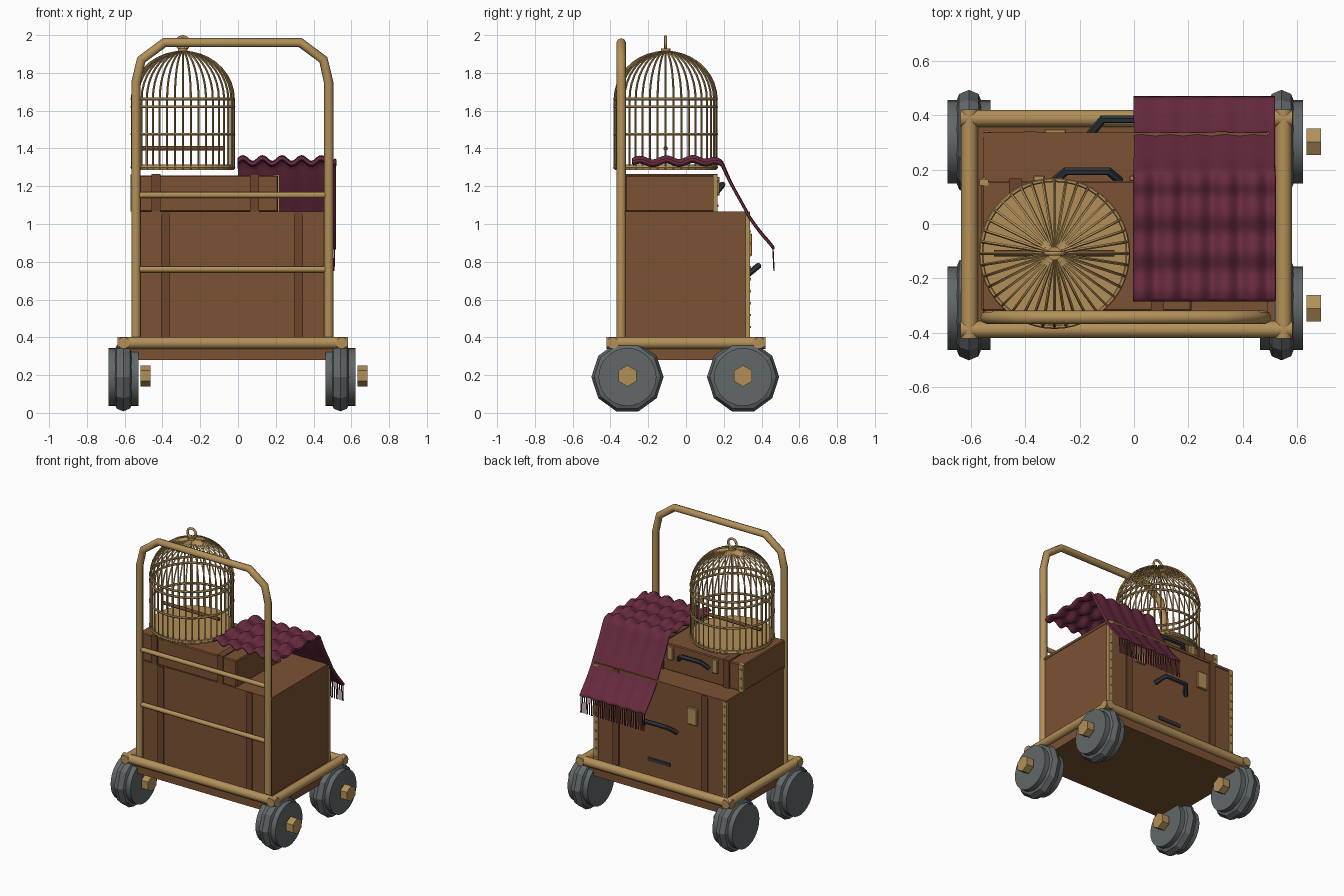
import bpy, bmesh
from math import sin, cos, pi, radians
from mathutils import Matrix, Vector

if "Cube" in bpy.data.objects:
    bpy.data.objects.remove(bpy.data.objects["Cube"])


def material(name, rgb):
    m = bpy.data.materials.new(name)
    m.diffuse_color = (*rgb, 1)
    m.use_nodes = True
    m.node_tree.nodes["Principled BSDF"].inputs["Base Color"].default_value = m.diffuse_color
    return m


BRASS = material("brass", (0.45, 0.28, 0.10))
LEATHER = material("leather", (0.20, 0.085, 0.033))
STRAP = material("strap_leather", (0.15, 0.06, 0.025))
RUBBER = material("rubber", (0.12, 0.135, 0.14))
DARK = material("dark_metal", (0.03, 0.036, 0.045))
CLOTH = material("cloth", (0.14, 0.024, 0.05))


def finish(name, bm, mat, smooth=False):
    bmesh.ops.recalc_face_normals(bm, faces=bm.faces)
    me = bpy.data.meshes.new(name)
    bm.to_mesh(me)
    bm.free()
    ob = bpy.data.objects.new(name, me)
    bpy.context.collection.objects.link(ob)
    me.materials.append(mat)
    if smooth:
        bpy.ops.object.select_all(action='DESELECT')
        bpy.context.view_layer.objects.active = ob
        ob.select_set(True)
        bpy.ops.object.shade_smooth_by_angle(angle=radians(50))
    return ob


def add_box(bm, x0, x1, y0, y1, z0, z1):
    m = Matrix.Translation(((x0 + x1) / 2, (y0 + y1) / 2, (z0 + z1) / 2)) @ \
        Matrix.Diagonal((x1 - x0, y1 - y0, z1 - z0, 1))
    bmesh.ops.create_cube(bm, size=1, matrix=m)


def box(name, dims, mat, bevel=0.0):
    bm = bmesh.new()
    add_box(bm, *dims)
    if bevel:
        bmesh.ops.bevel(bm, geom=bm.edges[:], offset=bevel, segments=1, affect='EDGES')
    return finish(name, bm, mat)


def add_rod(bm, a, b, r, n=12):
    a, b = Vector(a), Vector(b)
    rot = (b - a).to_track_quat('Z', 'Y').to_matrix().to_4x4()
    bmesh.ops.create_cone(bm, cap_ends=True, segments=n, radius1=r, radius2=r,
                          depth=(b - a).length, matrix=Matrix.Translation((a + b) / 2) @ rot)


def rod(name, a, b, r, mat, n=12):
    bm = bmesh.new()
    add_rod(bm, a, b, r, n)
    return finish(name, bm, mat, n > 6)


def sweep(name, paths, r, mat, closed=False, res=2):
    """Round tube along one or more point paths, turned into a mesh."""
    cu = bpy.data.curves.new(name, 'CURVE')
    cu.dimensions, cu.bevel_depth, cu.bevel_resolution = '3D', r, res
    cu.use_fill_caps = True
    for pts in paths:
        s = cu.splines.new('POLY')
        s.points.add(len(pts) - 1)
        for p, q in zip(s.points, pts):
            p.co = (*q, 1)
        s.use_cyclic_u = closed
    tmp = bpy.data.objects.new(name + "_path", cu)
    bpy.context.collection.objects.link(tmp)
    bm = bmesh.new()
    bm.from_mesh(tmp.to_mesh())
    tmp.to_mesh_clear()
    bpy.data.objects.remove(tmp)
    return finish(name, bm, mat, True)


CX = -0.03  # trolley centre in x

# wheels: ten-sided tyre, wide hub drum, hex nut on the +x side
for x in (-0.607, 0.542):
    for y in (-0.31, 0.302):
        bm = bmesh.new()
        grid = [[bm.verts.new((x + 0.05 * sin(b), y + (0.14 + 0.051 * cos(b)) * cos(a),
                               0.19 + (0.14 + 0.051 * cos(b)) * sin(a)))
                 for b in [j * pi / 4 for j in range(8)]] for a in [i * pi / 5 for i in range(10)]]
        for i in range(10):
            for j in range(8):
                g, h, k = grid[i], grid[(i + 1) % 10], (j + 1) % 8
                bm.faces.new((g[j], h[j], h[k], g[k]))
        finish("tyre", bm, RUBBER)
        rod("wheel_drum", (x - 0.079, y, 0.19), (x + 0.079, y, 0.19), 0.153, RUBBER, 32)
        bm = bmesh.new()
        bmesh.ops.create_cone(bm, cap_ends=True, segments=6, radius1=0.056, radius2=0.056, depth=0.053)
        bmesh.ops.rotate(bm, verts=bm.verts, matrix=Matrix.Rotation(pi / 2, 3, 'Z') @ Matrix.Identity(3))
        bmesh.ops.rotate(bm, verts=bm.verts, matrix=Matrix.Rotation(pi / 2, 3, 'Y'))
        bmesh.ops.translate(bm, verts=bm.verts, vec=(x + 0.118, y, 0.196))
        finish("hub_nut", bm, BRASS)

# deck and its tube frame
box("deck", (-0.60, 0.545, -0.385, 0.385, 0.28, 0.36), LEATHER)
for y in (-0.388, 0.388):
    rod("long_rail", (-0.637, y, 0.37), (0.582, y, 0.37), 0.031, BRASS)
for x in (-0.605, 0.55):
    rod("short_rail", (x, -0.42, 0.37), (x, 0.42, 0.37), 0.031, BRASS)

# push handle hoop and cross bars
half = [(0.51, 0.36), (0.51, 1.75), (0.482, 1.87), (0.36, 1.96)]
hoop = [(CX - u, -0.343, z) for u, z in half] + [(CX + u, -0.343, z) for u, z in reversed(half)]
sweep("handle_hoop", [hoop], 0.025, BRASS)
for z in (0.76, 1.153):
    rod("cross_bar", (CX - 0.51, -0.343, z), (CX + 0.51, -0.343, z), 0.016, BRASS)


def luggage(name, x0, x1, y0, y1, z0, z1, straps, latches, latch_z, handle_x, handle):
    """Case with straps, brass back corners with studs, latches and a carry handle."""
    box(name + "_body", (x0, x1, y0, y1, z0, z1), LEATHER, 0.006)
    for x in straps:
        box(name + "_strap", (x - 0.024, x + 0.024, y0 - 0.008, y1 + 0.01, z0, z1 + 0.008), STRAP)
    for x, d in ((x0, 1), (x1, -1)):
        bm = bmesh.new()
        xs = sorted((x - d * 0.008, x + d * 0.026))
        add_box(bm, xs[0], xs[1], y1 - 0.016, y1 + 0.008, z0, z1 + 0.003)
        n = max(3, int((z1 - z0) / 0.06))
        for i in range(n):
            z = z0 + (i + 0.5) * (z1 - z0) / n
            add_box(bm, x + d * 0.009 - 0.006, x + d * 0.009 + 0.006, y1, y1 + 0.013, z - 0.006, z + 0.006)
        finish(name + "_corner", bm, BRASS)
    for x in latches:
        w = 0.04 if y1 > 0.2 else 0.022
        box(name + "_latch", (x - w, x + w, y1, y1 + 0.02, *latch_z), BRASS, 0.004)
    w, zt, drop, out = handle
    pts = [(handle_x + s * w * f, y1 + o * out, zt - o * drop)
           for s, f, o in ((-1, 1, 0), (-1, 0.65, 1), (1, 0.65, 1), (1, 1, 0))]
    sweep(name + "_handle", [pts], 0.016, DARK, res=1)


luggage("trunk", -0.55, 0.488, -0.325, 0.33, 0.36, 1.055, (-0.383, 0.32), (-0.29, 0.23),
        (0.83, 0.95), CX, (0.13, 0.735, -0.045, 0.055))
box("trunk_lid", (-0.553, 0.491, -0.327, 0.336, 1.05, 1.067), LEATHER)
box("trunk_pull", (-0.11, 0.07, 0.325, 0.337, 0.475, 0.5), DARK)
luggage("suitcase", -0.56, 0.212, -0.32, 0.158, 1.065, 1.258, (-0.435, 0.087), (-0.35, 0.005),
        (1.15, 1.25), -0.172, (0.12, 1.165, -0.045, 0.036))

# bird cage: floor, hoops, domed bars, perch, hanging ring
gx, gy, R = -0.292, -0.108, 0.27


def ring(z, r):
    return [(gx + r * cos(i * pi / 24), gy + r * sin(i * pi / 24), z) for i in range(48)]


rod("cage_floor", (gx, gy, 1.285), (gx, gy, 1.315), 0.27, BRASS, 40)
sweep("cage_hoops", [ring(z, R) for z in (1.30, 1.475, 1.62, 1.662)], 0.008, BRASS, True, 1)
prof = [(R, 1.29), (R, 1.66)] + [(R * cos(t), 1.66 + 0.252 * sin(t)) for t in
                                 [k * pi / 18 for k in range(1, 9)]] + [(0.008, 1.912)]
sweep("cage_bars", [[(gx + r * cos(a), gy + r * sin(a), z) for r, z in prof]
                    for a in [i * pi / 20 for i in range(40)]], 0.0055, BRASS, res=0)
rod("cage_cap", (gx, gy, 1.902), (gx, gy, 1.93), 0.025, BRASS, 12)
sweep("cage_ring", [[(gx + 0.033 * cos(i * pi / 10), gy, 1.959 + 0.033 * sin(i * pi / 10))
                     for i in range(20)]], 0.008, BRASS, True)
rod("perch", (-0.515, gy, 1.40), (-0.072, gy, 1.40), 0.012, STRAP, 8)

# rippled blanket draped over the back
keys = [(-0.283, 1.33), (0.14, 1.335), (0.19, 1.315), (0.256, 1.185), (0.335, 1.035), (0.465, 0.868)]


def drape(y):
    for (a, p), (b, q) in zip(keys, keys[1:]):
        if y <= b + 1e-6:
            return p + (q - p) * (y - a) / (b - a)


NX, NY = 60, 60
bm = bmesh.new()
rows = []
for j in range(NY + 1):
    y = -0.283 + 0.748 * j / NY
    flat = min(1, max(0.3, (0.3 - y) / 0.15))
    rows.append([bm.verts.new((0.518 * i / NX, y, drape(y) + flat * (
        0.015 * sin(2 * pi * 5 * i / NX) + 0.010 * sin(2 * pi * y / 0.14)))) for i in range(NX + 1)])
for j in range(NY):
    for i in range(NX):
        bm.faces.new((rows[j][i], rows[j][i + 1], rows[j + 1][i + 1], rows[j + 1][i]))
blanket = finish("blanket", bm, CLOTH, True)
solid = blanket.modifiers.new("thickness", 'SOLIDIFY')
solid.thickness, solid.offset = 0.012, 0

# fringe along the hanging hem
bm = bmesh.new()
for i in range(36):
    x = 0.006 + i * 0.506 / 35
    add_rod(bm, (x, 0.46, 0.875), (x + 0.004 * sin(i * 2.1), 0.466, 0.752), 0.0035, 5)
finish("blanket_fringe", bm, CLOTH)
